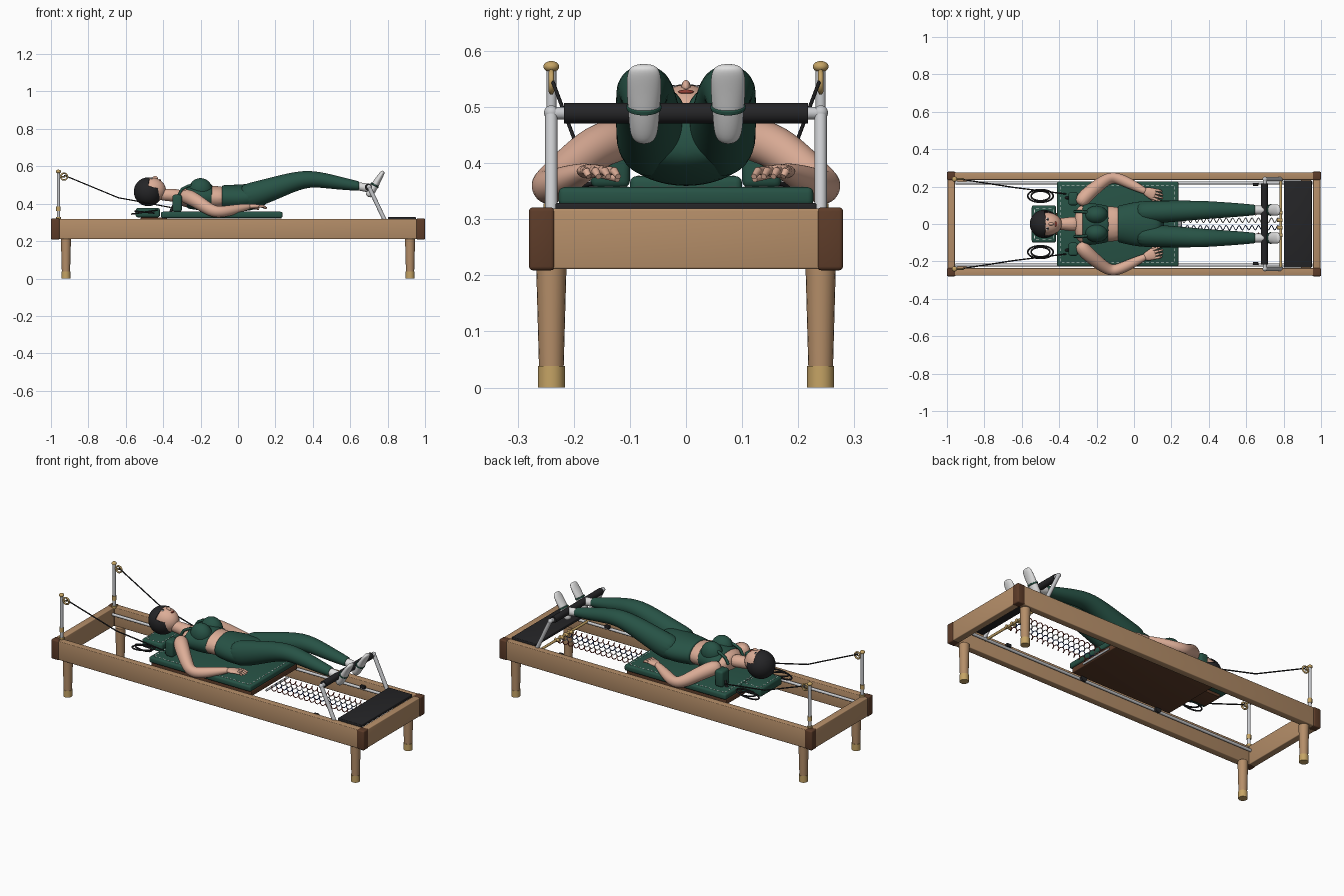
import bpy, bmesh, math
from math import sin, cos, pi, sqrt
from mathutils import Vector, Matrix

old = bpy.data.objects.get("Cube")
if old:
    bpy.data.objects.remove(old, do_unlink=True)


def material(name, r, g, b):
    m = bpy.data.materials.new(name)
    m.diffuse_color = (r, g, b, 1)
    m.use_nodes = True
    node = next(n for n in m.node_tree.nodes if n.type == 'BSDF_PRINCIPLED')
    node.inputs["Base Color"].default_value = (r, g, b, 1)
    node.inputs["Roughness"].default_value = 0.6
    return m


WOOD = material("light_wood", .46, .27, .14)
BROWN = material("dark_brown", .11, .045, .022)
BRASS = material("brass", .56, .37, .13)
SILVER = material("silver", .58, .59, .61)
BLACK = material("black", .018, .018, .02)
GREEN = material("deep_green", .02, .085, .06)
SKIN = material("skin", .72, .42, .31)
WHITE = material("off_white", .74, .74, .74)
RED = material("dull_red", .3, .05, .035)
BLUE = material("dull_blue", .04, .08, .28)
hard_parts = []


def add(name, data, mat):
    ob = bpy.data.objects.new(name, data)
    data.materials.append(mat)
    bpy.context.scene.collection.objects.link(ob)
    return ob


def from_bm(name, bm, mat, hard=True):
    me = bpy.data.meshes.new(name)
    bmesh.ops.recalc_face_normals(bm, faces=bm.faces)
    bm.to_mesh(me)
    bm.free()
    ob = add(name, me, mat)
    if hard:
        hard_parts.append(ob)
    else:
        me.shade_smooth()
    return ob


def box(name, mat, centre, size, bevel=0.0):
    bm = bmesh.new()
    bmesh.ops.create_cube(bm, size=1)
    bmesh.ops.scale(bm, vec=size, verts=bm.verts)
    if bevel:
        bmesh.ops.bevel(bm, geom=bm.edges[:], offset=bevel, segments=3, profile=.5, affect='EDGES')
    bmesh.ops.translate(bm, vec=centre, verts=bm.verts)
    return from_bm(name, bm, mat)


def rod(name, mat, a, b, r1, r2=None):
    a, b = Vector(a), Vector(b)
    bm = bmesh.new()
    bmesh.ops.create_cone(bm, cap_ends=True, segments=20, radius1=r1,
                          radius2=r1 if r2 is None else r2, depth=(b - a).length)
    turn = (b - a).to_track_quat('Z', 'Y').to_matrix().to_4x4()
    bmesh.ops.transform(bm, matrix=Matrix.Translation((a + b) / 2) @ turn, verts=bm.verts)
    return from_bm(name, bm, mat)


def ball(name, mat, centre, radii):
    bm = bmesh.new()
    bmesh.ops.create_uvsphere(bm, u_segments=24, v_segments=14, radius=1)
    bmesh.ops.scale(bm, vec=radii, verts=bm.verts)
    bmesh.ops.translate(bm, vec=centre, verts=bm.verts)
    return from_bm(name, bm, mat, False)


def wire(name, mat, pts, radius, cyclic=False):
    cu = bpy.data.curves.new(name, 'CURVE')
    cu.dimensions = '3D'
    cu.bevel_depth, cu.bevel_resolution, cu.use_fill_caps = radius, 1, True
    sp = cu.splines.new('POLY')
    sp.points.add(len(pts) - 1)
    for p, q in zip(sp.points, pts):
        p.co = (*q, 1)
    sp.use_cyclic_u = cyclic
    return add(name, cu, mat)


# Elliptical sections (x, y, z, half width, half height) skinned along a path
def loft(name, mat, rings, s=1, n=16):
    bm, loops = bmesh.new(), []
    c = [Vector((r[0], r[1] * s, r[2])) for r in rings]
    for i, r in enumerate(rings):
        t = (c[min(i + 1, len(c) - 1)] - c[max(i - 1, 0)]).normalized()
        side = t.cross(Vector((0, 0, 1))).normalized()
        up = side.cross(t)
        loops.append([bm.verts.new(c[i] + side * r[3] * cos(2 * pi * k / n) + up * r[4] * sin(2 * pi * k / n))
                      for k in range(n)])
    for a, b in zip(loops, loops[1:]):
        for k in range(n):
            bm.faces.new((a[k], a[(k + 1) % n], b[(k + 1) % n], b[k]))
    bm.faces.new(loops[0])
    bm.faces.new(loops[-1])
    ob = from_bm(name, bm, mat, False)
    mod = ob.modifiers.new("Smooth", 'SUBSURF')
    mod.levels = mod.render_levels = 2
    return ob


# Dashed seam around a cushion top
def stitching(name, cx, z, hx, hy):
    bm = bmesh.new()
    for length, other, along_x in ((hx, hy, True), (hy, hx, False)):
        count = int(length * 2 / .026)
        for k in range(count):
            d = -length + (k + .5) * 2 * length / count
            for s in (-1, 1):
                x, y = (d, s * other) if along_x else (s * other, d)
                size = (.015, .004, .002) if along_x else (.004, .015, .002)
                bmesh.ops.create_cube(bm, size=1, matrix=Matrix.Translation((cx + x, y, z)) @ Matrix.Diagonal((*size, 1)))
    from_bm(name, bm, WHITE)


# Wooden frame, corner blocks and legs
for s in (-1, 1):
    box("side_rail", WOOD, (0, s * .256, .265), (1.92, .04, .108), .004)
    box("end_beam", WOOD, (s * .977, 0, .265), (.04, .48, .108), .004)
    for e in (-1, 1):
        box("corner_block", BROWN, (e * .977, s * .257, .265), (.046, .046, .112), .007)
        rod("leg", WOOD, (e * .92, s * .24, .036), (e * .92, s * .24, .215), .022, .027)
        rod("leg_cap", BRASS, (e * .92, s * .24, 0), (e * .92, s * .24, .038), .024)

# Runner rails, carriage and cushions
for s in (-1, 1):
    rod("runner_rail", SILVER, (-.955, s * .22, .285), (.955, s * .22, .285), .008)
    box("rail_stop", BLACK, (.65, s * .212, .298), (.03, .016, .018), .003)
    for x in (-.33, .16):
        rod("carriage_wheel", BLACK, (x, s * .2, .285), (x, s * .212, .285), .018)
box("carriage_board", BROWN, (-.087, 0, .307), (.64, .42, .03), .004)
box("carriage_pad", GREEN, (-.087, 0, .34), (.65, .454, .034), .01)
stitching("pad_stitching", -.087, .357, .305, .207)
box("headrest", GREEN, (-.482, 0, .352), (.13, .2, .05), .012)
stitching("headrest_stitching", -.482, .377, .05, .084)
box("headrest_support", BROWN, (-.45, 0, .318), (.14, .12, .018), .003)

# Springs between the carriage and the spring bar
rod("spring_bar", BRASS, (.785, -.235, .29), (.785, .235, .29), .007)
rod("carriage_spring_bar", SILVER, (.25, -.1, .29), (.25, .1, .29), .006)
for y, mat in zip((-.06, -.02, .02, .06), (RED, BLUE, SILVER, RED)):
    turns, steps = 15, 10
    coil = [(.25 + .52 * k / (turns * steps), y + .012 * cos(2 * pi * k / steps),
             .29 + .012 * sin(2 * pi * k / steps)) for k in range(turns * steps + 1)]
    wire("spring", mat, coil, .0025)
    rod("spring_hook", BRASS, (.765, y, .29), (.795, y, .29), .01)

# Standing platform and foot bar
box("foot_platform", BLACK, (.876, 0, .32), (.15, .466, .018), .004)
for s in (-1, 1):
    rod("foot_bar_leg", SILVER, (.79, s * .24, .3), (.7, s * .24, .49), .011)
    ball("foot_bar_elbow", SILVER, (.7, s * .24, .49), (.013, .013, .013))
    rod("foot_bar_end", SILVER, (.7, s * .21, .489), (.7, s * .24, .489), .011)
rod("foot_bar_roll", BLACK, (.697, -.217, .489), (.697, .217, .489), .0185)

# Rope towers, pulleys, ropes and hand loops
for s in (-1, 1):
    y = s * .24
    rod("tower_pole", SILVER, (-.96, y, .31), (-.96, y, .565), .009)
    rod("tower_base", BRASS, (-.96, y, .315), (-.96, y, .328), .014)
    rod("tower_collar", BRASS, (-.96, y, .36), (-.96, y, .385), .012)
    ball("tower_knob", BRASS, (-.96, y, .572), (.014, .014, .01))
    wire("pulley_rim", BRASS, [(-.93 + .018 * cos(k * pi / 10), y, .545 + .018 * sin(k * pi / 10))
                               for k in range(20)], .005, True)
    rod("pulley_axle", BRASS, (-.96, y, .545), (-.926, y, .545), .004)
    wire("rope", BLACK, [(-.93, y, .552), (-.64, s * .195, .432), (-.52, s * .18, .41),
                         (-.36, s * .16, .38)], .0035)
    for rx, ry, tilt in ((.068, .034, .15), (.05, .026, -.1)):
        wire("hand_loop", BLACK, [(-.5 + rx * cos(k * pi / 14), s * .15 + ry * sin(k * pi / 14),
                                   .355 + tilt * rx * cos(k * pi / 14)) for k in range(28)], .0045, True)
    box("shoulder_rest", GREEN, (-.325, s * .135, .402), (.05, .07, .092), .012)
    rod("shoulder_rest_post", BLACK, (-.365, s * .14, .345), (-.345, s * .14, .39), .008)

# Head, face and hair
HEAD, HR = (-.465, 0, .472), (.08, .062, .068)
ball("head", SKIN, HEAD, HR)


def face_z(x, y):
    return HEAD[2] + HR[2] * sqrt(1 - ((x - HEAD[0]) / HR[0]) ** 2 - (y / HR[1]) ** 2)


ball("nose", SKIN, (-.443, 0, .536), (.015, .008, .012))
ball("lips", RED, (-.418, 0, face_z(-.418, 0)), (.006, .014, .004))
for s in (-1, 1):
    y = s * .024
    ball("eye", WHITE, (-.463, y, face_z(-.463, y)), (.006, .011, .003))
    ball("pupil", BLACK, (-.463, y, face_z(-.463, y) + .001), (.005, .006, .004))
    rod("eyebrow", BLACK, (-.482, s * .012, face_z(-.482, .012)), (-.48, s * .036, face_z(-.48, .036)), .003)
bm = bmesh.new()
bmesh.ops.create_uvsphere(bm, u_segments=32, v_segments=20, radius=1)
for co, no in (((-.05, 0, 0), (1, 0, -.15)), ((0, 0, .4), (.25, 0, 1)), ((.85, 0, 0), (1, 0, 0))):
    bmesh.ops.bisect_plane(bm, geom=bm.verts[:] + bm.edges[:] + bm.faces[:], plane_co=co, plane_no=no)
gone = []
for f in bm.faces:
    p = f.calc_center_median()
    if p.x > .85 or (p.x + .05 - .15 * p.z > 0 and p.z - .4 + .25 * p.x > 0):
        gone.append(f)
bmesh.ops.delete(bm, geom=gone, context='FACES')
bmesh.ops.scale(bm, vec=(.077, .076, .077), verts=bm.verts)
bmesh.ops.translate(bm, vec=(-.48, 0, .464), verts=bm.verts)
hair = from_bm("hair", bm, BLACK, False)
hair.modifiers.new("Thickness", 'SOLIDIFY').thickness = .006

# Neck, torso, cropped top and leggings
loft("neck", SKIN, [(-.43, 0, .45, .034, .034), (-.37, 0, .447, .031, .032), (-.29, 0, .44, .05, .04)])
loft("torso", SKIN, [(-.32, 0, .435, .06, .035), (-.29, 0, .432, .11, .052), (-.22, 0, .437, .108, .068),
                     (-.13, 0, .432, .092, .063), (-.05, 0, .43, .098, .064)])
loft("cropped_top", GREEN, [(-.275, 0, .433, .115, .058), (-.272, 0, .433, .116, .06), (-.21, 0, .437, .114, .075),
                            (-.14, 0, .434, .099, .07), (-.137, 0, .434, .097, .068)])
loft("leggings_hips", GREEN, [(-.087, 0, .432, .097, .066), (-.084, 0, .432, .1, .069), (-.02, 0, .43, .115, .073),
                              (.05, 0, .432, .128, .075), (.12, 0, .447, .115, .066), (.16, 0, .457, .09, .045)])
for s in (-1, 1):
    ball("bust", GREEN, (-.2, s * .048, .475), (.062, .05, .062))
    wire("top_strap", GREEN, [(-.23, s * .06, .505), (-.27, s * .065, .494), (-.3, s * .067, .478),
                              (-.318, s * .067, .445)], .008)
    loft("leg_sleeve", GREEN, [(.01, .062, .43, .062, .07), (.1, .064, .45, .062, .07), (.22, .068, .492, .058, .06),
                               (.36, .075, .537, .051, .047), (.46, .075, .525, .044, .042),
                               (.56, .075, .507, .037, .034), (.645, .075, .494, .029, .026),
                               (.648, .075, .494, .027, .024)], s)
    loft("sock_ankle", WHITE, [(.62, .075, .497, .024, .022), (.67, .075, .488, .024, .023),
                               (.725, .075, .48, .022, .024)], s)
    loft("sock_foot", WHITE, [(.695, .075, .437, .014, .012), (.702, .075, .45, .026, .022),
                              (.727, .075, .49, .028, .022), (.75, .075, .53, .032, .017),
                              (.772, .075, .565, .031, .013), (.778, .075, .575, .018, .008)], s)
    loft("foot_strap", GREEN, [(.728, .075, .495, .031, .025), (.729, .075, .497, .032, .025),
                               (.732, .075, .502, .032, .024), (.733, .075, .504, .031, .024)], s)

# Arms and hands
for s in (-1, 1):
    loft("arm", SKIN, [(-.295, .1, .44, .034, .036), (-.265, .145, .44, .042, .042), (-.2, .2, .4, .036, .037),
                       (-.14, .245, .36, .032, .033), (-.095, .25, .354, .031, .031), (-.02, .215, .368, .029, .028),
                       (.05, .18, .384, .019, .017), (.065, .173, .385, .017, .014)], s)
    loft("palm", SKIN, [(.05, .18, .384, .016, .013), (.075, .17, .386, .028, .013), (.105, .16, .386, .032, .011),
                        (.115, .157, .386, .028, .009)], s)
    for k in range(4):
        off = (k - 1.5) * .0145
        knuckle = (.106 + off * .3, s * (.16 + off), .387)
        mid = (.132 + off * .3, s * (.153 + off * 1.15), .386)
        tip = (.156 - abs(off) * .4, s * (.147 + off * 1.2), .376)
        rod("finger", SKIN, knuckle, mid, .0075, .007)
        rod("fingertip", SKIN, mid, tip, .007, .005)
    rod("thumb", SKIN, (.07, s * .155, .383), (.11, s * .122, .372), .009, .006)

bpy.ops.object.select_all(action='DESELECT')
for ob in hard_parts:
    ob.select_set(True)
bpy.context.view_layer.objects.active = hard_parts[0]
bpy.ops.object.shade_smooth_by_angle()
